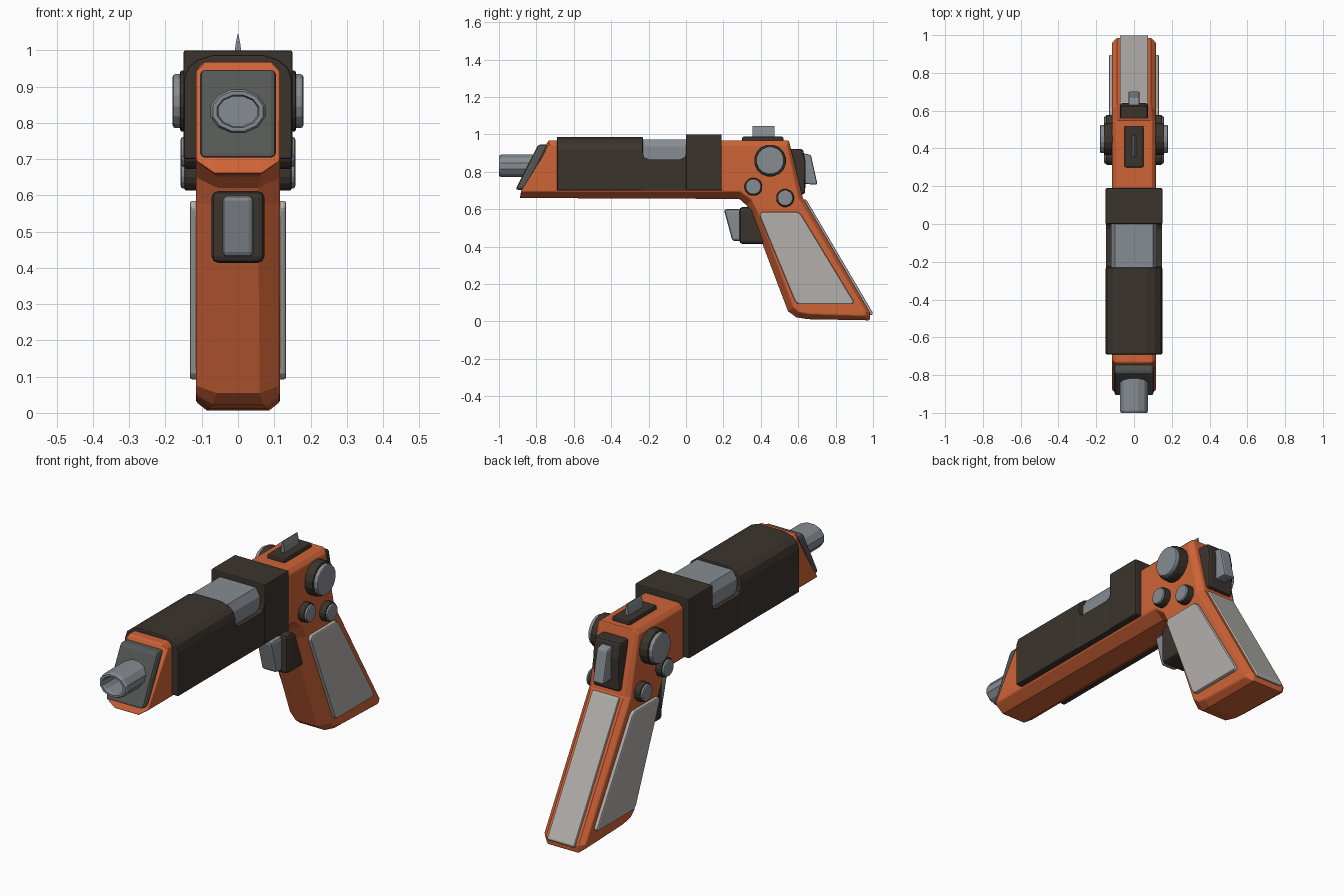
import bpy, bmesh, math

if "Cube" in bpy.data.objects:
    bpy.data.objects.remove(bpy.data.objects["Cube"])


def material(name, r, g, b):
    m = bpy.data.materials.new(name)
    m.diffuse_color = (r, g, b, 1)
    m.use_nodes = True
    m.node_tree.nodes["Principled BSDF"].inputs["Base Color"].default_value = m.diffuse_color
    return m


ORANGE = material("orange", 0.62, 0.125, 0.038)
BLACK = material("warm black", 0.043, 0.034, 0.026)
GREY = material("steel grey", 0.24, 0.265, 0.29)
LIGHT = material("light grey", 0.45, 0.43, 0.41)
DARK = material("dark grey", 0.09, 0.097, 0.09)


def loft(name, rings, mat, bevel=0.0, smooth=False):
    """Skin closed rings of points and cap both ends."""
    bm = bmesh.new()
    vs = [[bm.verts.new(p) for p in ring] for ring in rings]
    n = len(rings[0])
    for a, b in zip(vs, vs[1:]):
        for i in range(n):
            j = (i + 1) % n
            bm.faces.new((a[i], a[j], b[j], b[i]))
    bm.faces.new(vs[0][::-1])
    bm.faces.new(vs[-1])
    bmesh.ops.recalc_face_normals(bm, faces=bm.faces)
    me = bpy.data.meshes.new(name)
    bm.to_mesh(me)
    bm.free()
    me.materials.append(mat)
    ob = bpy.data.objects.new(name, me)
    bpy.context.collection.objects.link(ob)
    if bevel:
        mod = ob.modifiers.new("edge", 'BEVEL')
        mod.width = bevel
        mod.segments = 2
        mod.limit_method = 'ANGLE'
        mod.angle_limit = math.radians(40)
    if smooth:
        for p in me.polygons:
            p.use_smooth = len(p.vertices) == 4
    return ob


def side_prism(name, pts, x0, x1, mat, bevel=0.0):
    """Side (y, z) profile extruded across x."""
    return loft(name, [[(x, y, z) for y, z in pts] for x in (x0, x1)], mat, bevel)


def front_prism(name, half, y0, y1, mat, bevel=0.0):
    """Symmetric (x, z) half section extruded along y."""
    pts = half + [(-x, z) for x, z in reversed(half)]
    return loft(name, [[(x, y, z) for x, z in pts] for y in (y0, y1)], mat, bevel)


def circle(y, z, r, n=16):
    return [(y + r * math.cos(2 * math.pi * (i + .5) / n),
             z + r * math.sin(2 * math.pi * (i + .5) / n)) for i in range(n)]


# Body: frame and grip, (y, z, half width) centre outline, then (y, z) side outline
outline = [
    (-0.890, 0.660, .065, -0.885, 0.695),
    (-0.735, 0.968, .095, -0.722, 0.945),
    (0.550, 0.968, .095, 0.538, 0.945),
    (0.625, 0.660, .090, 0.602, 0.655),
    (0.985, 0.045, .090, 0.962, 0.050),
    (0.982, 0.006, .085, 0.955, 0.030),
    (0.650, 0.012, .080, 0.660, 0.040),
    (0.590, 0.022, .070, 0.605, 0.050),
    (0.545, 0.055, .060, 0.575, 0.075),
    (0.350, 0.570, .055, 0.385, 0.580),
    (0.325, 0.620, .055, 0.350, 0.650),
    (0.285, 0.655, .060, 0.290, 0.695),
]
W = 0.116
loft("frame_and_grip", [
    [(-W, p[3], p[4]) for p in outline],
    [(-p[2], p[0], p[1]) for p in outline],
    [(p[2], p[0], p[1]) for p in outline],
    [(W, p[3], p[4]) for p in outline],
], ORANGE, 0.006)

# Slide: rounded front cover, notched middle, square rear band
front_prism("slide_front", [(.15, .70), (.149, .92), (.138, .952), (.112, .973), (.07, .987)],
            -0.69, -0.23, BLACK, 0.006)
side_prism("slide_middle", [(-.24, .70), (.01, .70), (.01, .90), (0, .90), (-.006, .878),
                            (-.03, .867), (-.2, .867), (-.224, .878), (-.23, .90), (-.24, .90)],
           -0.147, 0.147, BLACK)
front_prism("slide_rear", [(.15, .70), (.15, 1.0)], 0, 0.19, BLACK, 0.005)

# Chamber showing in the slide notch
front_prism("chamber", [(.122, .85), (.122, .935), (.10, .974)], -0.24, 0.01, GREY)

# Nose plate on the sloped front
side_prism("nose_plate", [(-.912, .704), (-.79, .946), (-.735, .946), (-.855, .704)],
           -0.105, 0.105, DARK, 0.014)


# Hollow barrel
def oval(y, rx, rz):
    return [(x * rx, y, .832 + z * rz) for x, z in circle(0, 0, 1, 12)]


loft("barrel", [oval(-.78, .078, .062), oval(-.988, .078, .062), oval(-1, .072, .056),
                oval(-1, .060, .046), oval(-.985, .056, .042), oval(-.88, .056, .042)], GREY)

# Trigger and its housing
side_prism("trigger_housing", [(.285, .612), (.36, .612), (.43, .414), (.285, .414)],
           -0.073, 0.073, BLACK, 0.018)
side_prism("trigger", [(.202, .60), (.30, .60), (.30, .43), (.248, .43)],
           -0.043, 0.043, GREY, 0.014)

# Rear hammer plate and tab
side_prism("hammer_plate", [(.54, .922), (.625, .922), (.64, .85), (.637, .68), (.58, .68)],
           -0.073, 0.073, BLACK, 0.012)
side_prism("hammer_tab", [(.625, .90), (.668, .89), (.703, .732), (.625, .735)],
           -0.03, 0.03, GREY, 0.008)

# Top sight: base and thin fin
side_prism("sight_base", [(.30, .95), (.30, .988), (.52, .988), (.52, .95)],
           -0.05, 0.05, BLACK, 0.008)
front_prism("sight_fin", [(.011, .98), (.006, 1.02), (.001, 1.045)], .355, .472, GREY)

# Grip panel on the back
side_prism("back_panel", [(.618, .652), (.643, .652), (1.0, .045), (.992, .032), (.97, .04)],
           -0.075, 0.075, LIGHT, 0.005)

# Buttons and grip panels on both sides
for s, tag in ((1, "right"), (-1, "left")):
    side_prism(f"grip_panel_{tag}",
               [(.393, .565), (.402, .585), (.595, .585), (.615, .572), (.898, .105),
                (.89, .092), (.60, .092), (.583, .108)],
               s * .10, s * .133, LIGHT, 0.008)
    for name, y, z, r, base, top in (("large", .45, .86, .086, .160, .180),
                                     ("front", .36, .72, .048, .148, .158),
                                     ("rear", .53, .66, .048, .148, .158)):
        side_prism(f"{name}_button_ring_{tag}", circle(y, z, r), s * .09, s * base, BLACK, 0.006)
        side_prism(f"{name}_button_{tag}", circle(y, z, r * .88), s * .10, s * top, GREY, 0.007)
